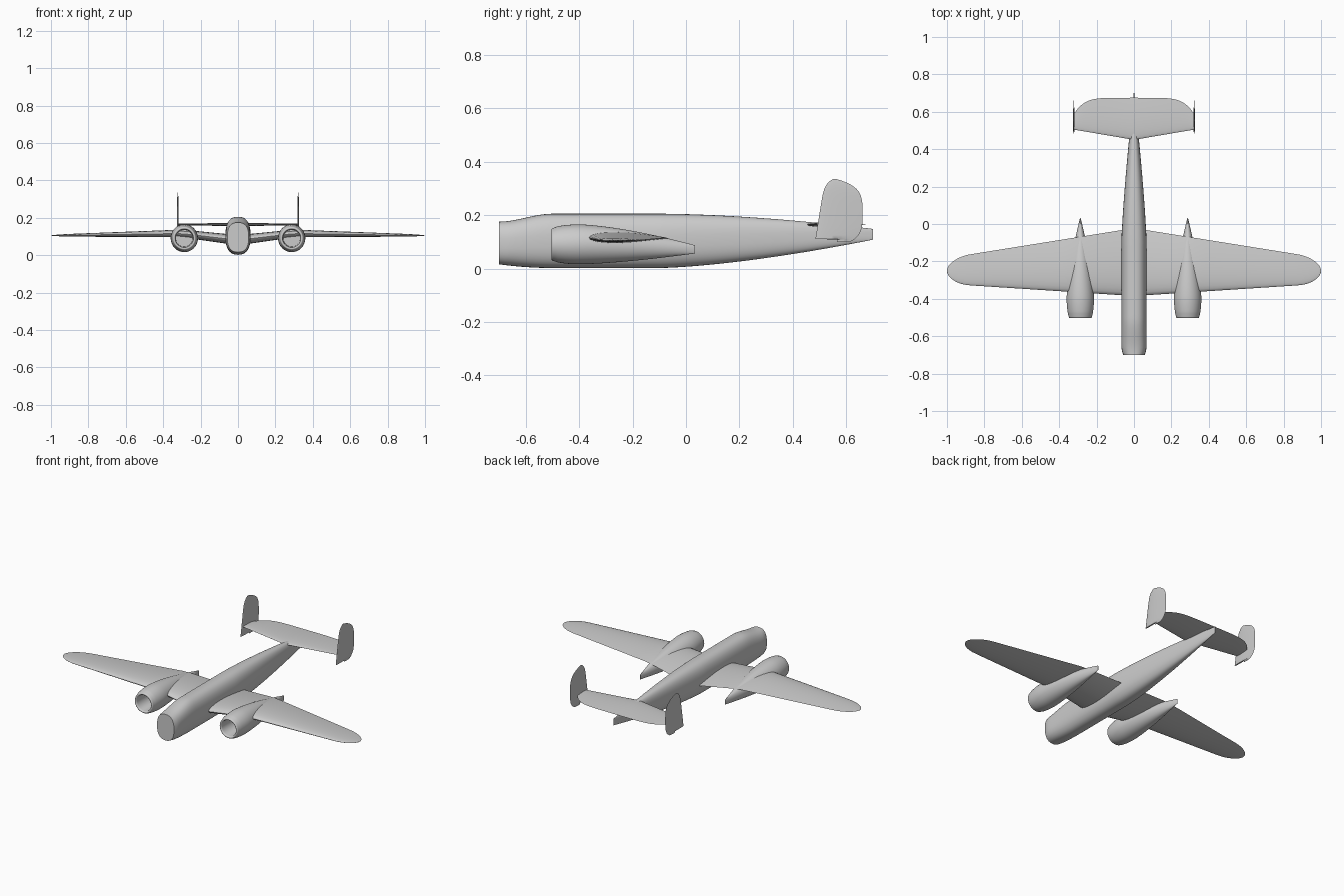
import bpy, bmesh
from math import sin, cos, pi, sqrt, copysign
from mathutils import Vector

cube = bpy.data.objects.get("Cube")
if cube:
    bpy.data.objects.remove(cube)

GREY = (0.6, 0.6, 0.6, 1)
grey = bpy.data.materials.new("light grey")
grey.use_nodes = True
grey.diffuse_color = GREY
grey.node_tree.nodes["Principled BSDF"].inputs["Base Color"].default_value = GREY


def loft(name, rings):
    """Skin closed rings of points and cap both ends."""
    bm = bmesh.new()
    rows = [[bm.verts.new(point) for point in ring] for ring in rings]
    count = len(rows[0])
    for near, far in zip(rows, rows[1:]):
        for i in range(count):
            j = (i + 1) % count
            bm.faces.new((near[i], near[j], far[j], far[i]))
    bm.faces.new(rows[0])
    bm.faces.new(rows[-1])
    bmesh.ops.recalc_face_normals(bm, faces=bm.faces)
    mesh = bpy.data.meshes.new(name)
    bm.to_mesh(mesh)
    bm.free()
    mesh.materials.append(grey)
    ob = bpy.data.objects.new(name, mesh)
    bpy.context.collection.objects.link(ob)
    bpy.ops.object.select_all(action="DESELECT")
    ob.select_set(True)
    bpy.context.view_layer.objects.active = ob
    bpy.ops.object.shade_smooth_by_angle(angle=0.7)


def spread(start, end, steps):
    """Evenly spaced values including both ends."""
    return [start + (end - start) * i / steps for i in range(steps + 1)]


def body_ring(x, y, bottom, top, half_width, power=2):
    """Upright superellipse across the length of a body."""
    def bulge(value):
        return copysign(abs(value) ** (2 / power), value)

    middle, half_height = (top + bottom) / 2, (top - bottom) / 2
    return [Vector((x + half_width * bulge(cos(angle)), y,
                    middle + half_height * bulge(sin(angle))))
            for angle in spread(0, 2 * pi, 40)[:-1]]


def airfoil(lead, trail, thickness):
    """Closed (chord position, offset) outline with a sharp trailing edge."""
    def half(u):
        return 1.3 * thickness * sqrt(u) * (1 - u)

    chord = [(1 - cos(angle)) / 2 for angle in spread(0, pi, 14)]
    chord[-1] = 1
    outline = [(u, half(u)) for u in reversed(chord)]
    outline += [(u, -half(u)) for u in chord[1:-1]]
    return [(lead + u * (trail - lead), offset) for u, offset in outline]


def span_surface(name, half_span, station):
    """Skin both halves of a wing; station(x) gives lead, trail, height, thickness."""
    rings = []
    for angle in spread(-pi / 2, pi / 2, 48):
        x = half_span * sin(angle)
        lead, trail, height, thickness = station(abs(x))
        rings.append([Vector((x, y, height + offset))
                      for y, offset in airfoil(lead, trail, thickness)])
    loft(name, rings)


# Fuselage: stepped nose, constant middle, tail tapering to an upright edge
def fuselage_ring(y):
    nose = max(0, (-0.5 - y) / 0.2)
    tail = max(0, (y + 0.1) / 0.8)
    step = nose * nose * (3 - 2 * nose)
    bottom = 0.002 + 0.106 * tail ** 1.5 + 0.014 * nose ** 2
    top = 0.205 - 0.057 * tail ** 1.7 - 0.03 * step
    half_width = 0.066 * (1.02 - tail ** 1.3) * (1 - 0.15 * nose ** 12)
    return body_ring(0, y, bottom, top, half_width, power=2.5)


loft("fuselage", [fuselage_ring(y) for y in spread(-0.7, 0.7, 70)])


# Gull wing with rounded tips
def wing_station(x):
    tip = max(0, (x - 0.88) / 0.12)
    shrink = max(0.06, sqrt(max(0, 1 - tip ** 2)))
    lead, trail = 0.065 * x - 0.385, -0.022 - 0.16 * x
    middle = -0.25
    height = 0.08 + 0.12 * min(x, 0.3) - 0.016 * max(0, x - 0.3)
    return (middle + (lead - middle) * shrink, middle + (trail - middle) * shrink,
            height, (0.055 - 0.045 * x) * shrink)


span_surface("wing", 1, wing_station)


# Tailplane with swept front edge and rounded rear corners
def tailplane_station(x):
    reach = x / 0.32
    return 0.45 + 0.17 * x, 0.675 - 0.085 * reach ** 6, 0.164, 0.018 - 0.03 * x


span_surface("tailplane", 0.32, tailplane_station)


# Engine nacelle: hollow front, rounded lip, cowl and long pointed tail
def cowl_ring(x, y):
    front = max(0, (-0.4 - y) / 0.1)
    tail = max(0, (y + 0.4) / 0.43)
    taper, rounding = tail ** 1.5, 0.011 * front ** 2
    return body_ring(x, y, 0.016 + 0.04 * taper + rounding,
                     0.165 - 0.077 * taper - rounding,
                     0.071 * (1.03 - taper) - rounding)


def round_ring(x, y, radius):
    return body_ring(x, y, 0.09 - radius, 0.09 + radius, radius)


def nacelle(name, x):
    cavity = [round_ring(x, -0.34, 0.045)]
    lip = [round_ring(x, -0.495 - 0.008 * sin(a), 0.055 - 0.007 * cos(a))
           for a in spread(0, pi, 8)]
    cowl = [cowl_ring(x, y) for y in spread(-0.48, 0.033, 36)]
    loft(name, cavity + lip + cowl)


# Fin: rounded top, upright front and a rudder that hangs below it
def fin(name, x):
    rings = []
    for z in [0.1, 0.109] + [0.11 + 0.225 * sin(a) for a in spread(0, pi / 2, 24)]:
        rise = (z - 0.11) / 0.225
        front = 0.484 + 0.16 * (z - 0.11) + 0.03 * rise ** 12 if rise >= 0 else 0.565
        back = 0.661 - 0.1 * abs(rise) ** 8 - 0.03 * (1 - rise) ** 10
        rings.append([Vector((x + offset, y, z))
                      for y, offset in airfoil(front, back, 0.06 * (back - front))])
    loft(name, rings)


for side, label in ((1, "left"), (-1, "right")):
    nacelle(label + "_nacelle", side * 0.287)
    fin(label + "_fin", side * 0.322)
